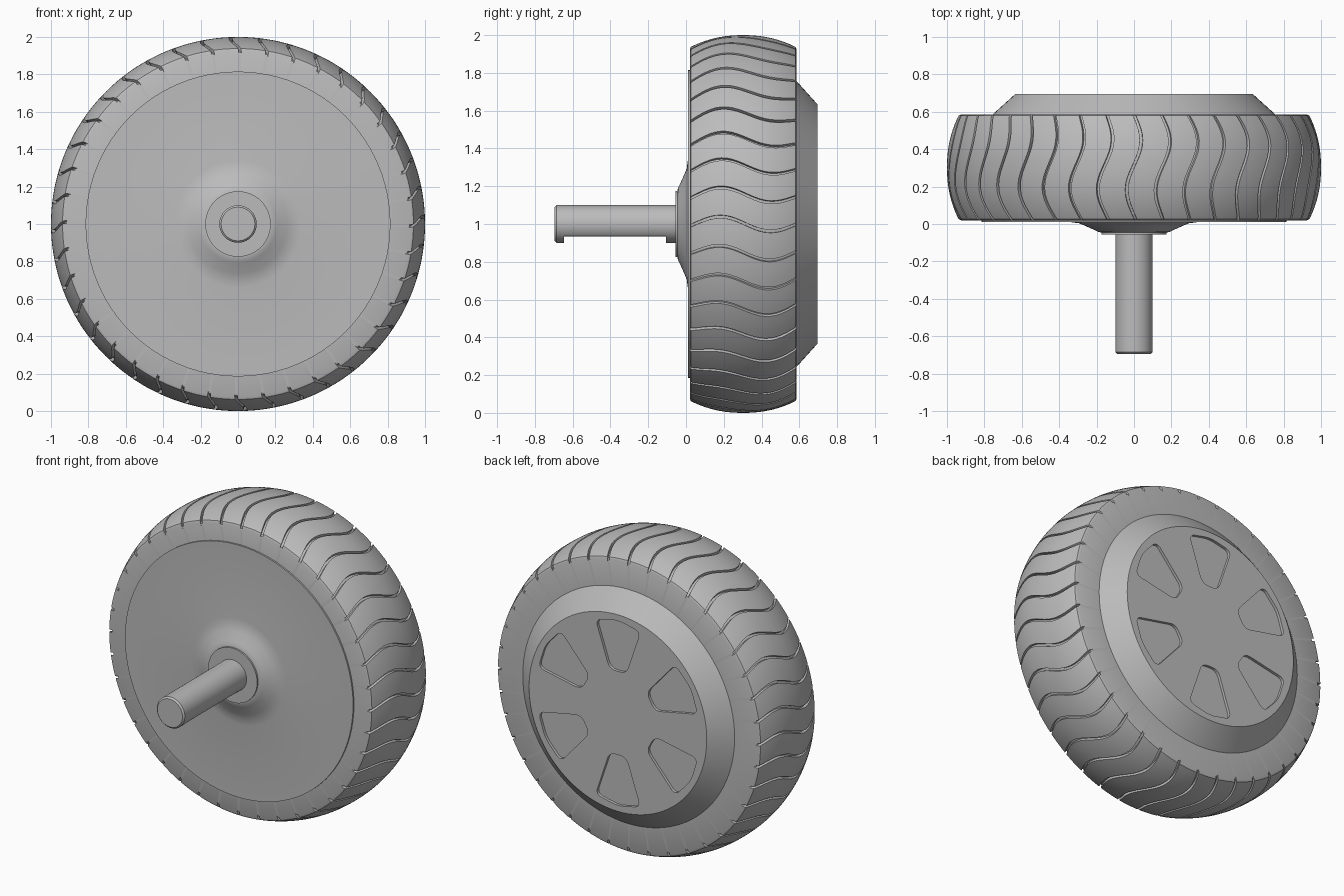
import bpy, bmesh, math
from mathutils import Matrix, Vector

if "Cube" in bpy.data.objects:
    bpy.data.objects.remove(bpy.data.objects["Cube"], do_unlink=True)

GREY = (0.5, 0.5, 0.5, 1)
grey = bpy.data.materials.new("plain_grey")
grey.use_nodes = True
grey.diffuse_color = GREY
grey.node_tree.nodes["Principled BSDF"].inputs["Base Color"].default_value = GREY


def make_object(name, bm, sharp=30):
    bmesh.ops.recalc_face_normals(bm, faces=bm.faces)
    mesh = bpy.data.meshes.new(name)
    bm.to_mesh(mesh)
    bm.free()
    mesh.materials.append(grey)
    mesh.shade_smooth()
    mesh.set_sharp_from_angle(angle=math.radians(sharp))
    obj = bpy.data.objects.new(name, mesh)
    obj.location.z = 1
    bpy.context.collection.objects.link(obj)
    return obj


def skin(loops, closed=False):
    """Bridge loops of points; cap the ends unless they join up."""
    bm = bmesh.new()
    rows = [[bm.verts.new(p) for p in loop] for loop in loops]
    pairs = list(zip(rows, rows[1:]))
    if closed:
        pairs.append((rows[-1], rows[0]))
    else:
        bm.faces.new(rows[0])
        bm.faces.new(rows[-1])
    for a, b in pairs:
        for i in range(len(a)):
            j = (i + 1) % len(a)
            bm.faces.new((a[i], a[j], b[j], b[i]))
    return bm


def ring(y, r, n=96):
    return [Vector((r * math.cos(t), y, r * math.sin(t)))
            for t in (math.tau * i / n for i in range(n))]


# Tyre with wavy cross grooves
GROOVES, DEPTH, HALF_WIDTH = 40, 0.02, 0.008
STEP = math.tau / GROOVES
columns = [(-HALF_WIDTH, 0), (-HALF_WIDTH * 0.9, 1), (HALF_WIDTH * 0.9, 1), (HALF_WIDTH, 0)]
columns += [(HALF_WIDTH + (STEP - 2 * HALF_WIDTH) * k / 5, 0) for k in range(1, 5)]


def tyre_loop(y, r, depth):
    wave = 0.04 * math.cos((y - 0.18) / 0.27 * math.pi)
    loop = []
    for g in range(GROOVES):
        for offset, cut in columns:
            t = g * STEP + offset + wave
            rr = r - depth * cut
            loop.append(Vector((rr * math.cos(t), y, rr * math.sin(t))))
    return loop


tread = [(0.02, 0.925), (0.026, 0.938)]
for k in range(19):
    y = 0.04 + 0.525 * k / 18
    tread.append((y, 1 - 0.055 * abs((y - 0.3025) / 0.2625) ** 2.2))
tread += [(0.579, 0.938), (0.585, 0.925)]
loops = [tyre_loop(0.02, 0.7, 0)]
loops += [tyre_loop(y, r, DEPTH) for y, r in tread]
loops.append(tyre_loop(0.585, 0.7, 0))
make_object("tyre", skin(loops, closed=True), 35)

# Front cover with a raised hub and collar
front = [(0.1, 0.815), (0.01, 0.815), (0.01, 0.34), (0.004, 0.295), (-0.008, 0.265),
         (-0.034, 0.207), (-0.043, 0.19), (-0.045, 0.175), (-0.055, 0.175)]
make_object("front_cover", skin([ring(y, r) for y, r in front]))


# Axle with a flat milled on its underside
def flatten(loop):
    return [Vector((p.x, p.y, max(p.z, -0.065))) for p in loop]


def axle_ring(y, r=0.1):
    return ring(y, r, 64)


axle = skin([axle_ring(-0.04), axle_ring(-0.105), flatten(axle_ring(-0.105)),
             flatten(axle_ring(-0.647)), axle_ring(-0.647), axle_ring(-0.685),
             axle_ring(-0.695, 0.09)])
bmesh.ops.remove_doubles(axle, verts=axle.verts, dist=0.0001)
make_object("axle", axle)

# Back cover: bevelled drum
back = [(0.5, 0.757), (0.585, 0.757), (0.695, 0.635)]
cover = make_object("back_cover", skin([ring(y, r) for y, r in back]))

# Six shallow rounded wedge pockets
POCKETS = 6
outline = [(-0.06, 0.27), (0.06, 0.27), (0.16, 0.565), (0, 0.6), (-0.16, 0.565)]
cutter_bm = bmesh.new()
for k in range(POCKETS):
    wedge = skin([[Vector((x, y, z)) for x, z in outline] for y in (0.677, 0.75)])
    long_edges = [e for e in wedge.edges
                  if abs(e.verts[0].co.y - e.verts[1].co.y) > 0.01]
    bmesh.ops.bevel(wedge, geom=long_edges, offset=0.04, segments=5,
                    profile=0.5, affect='EDGES', clamp_overlap=True)
    wedge.transform(Matrix.Rotation(math.tau * k / POCKETS, 4, 'Y'))
    part = bpy.data.meshes.new("wedge")
    wedge.to_mesh(part)
    wedge.free()
    cutter_bm.from_mesh(part)
    bpy.data.meshes.remove(part)
cutter = make_object("pocket_cutter", cutter_bm)
cutter.hide_render = True

cut = cover.modifiers.new("pockets", 'BOOLEAN')
cut.operation = 'DIFFERENCE'
cut.solver = 'EXACT'
cut.object = cutter
bpy.context.view_layer.update()
bpy.context.view_layer.objects.active = cover
bpy.ops.object.modifier_apply(modifier=cut.name)
bpy.data.objects.remove(cutter, do_unlink=True)
cover.data.shade_smooth()
cover.data.set_sharp_from_angle(angle=math.radians(30))
